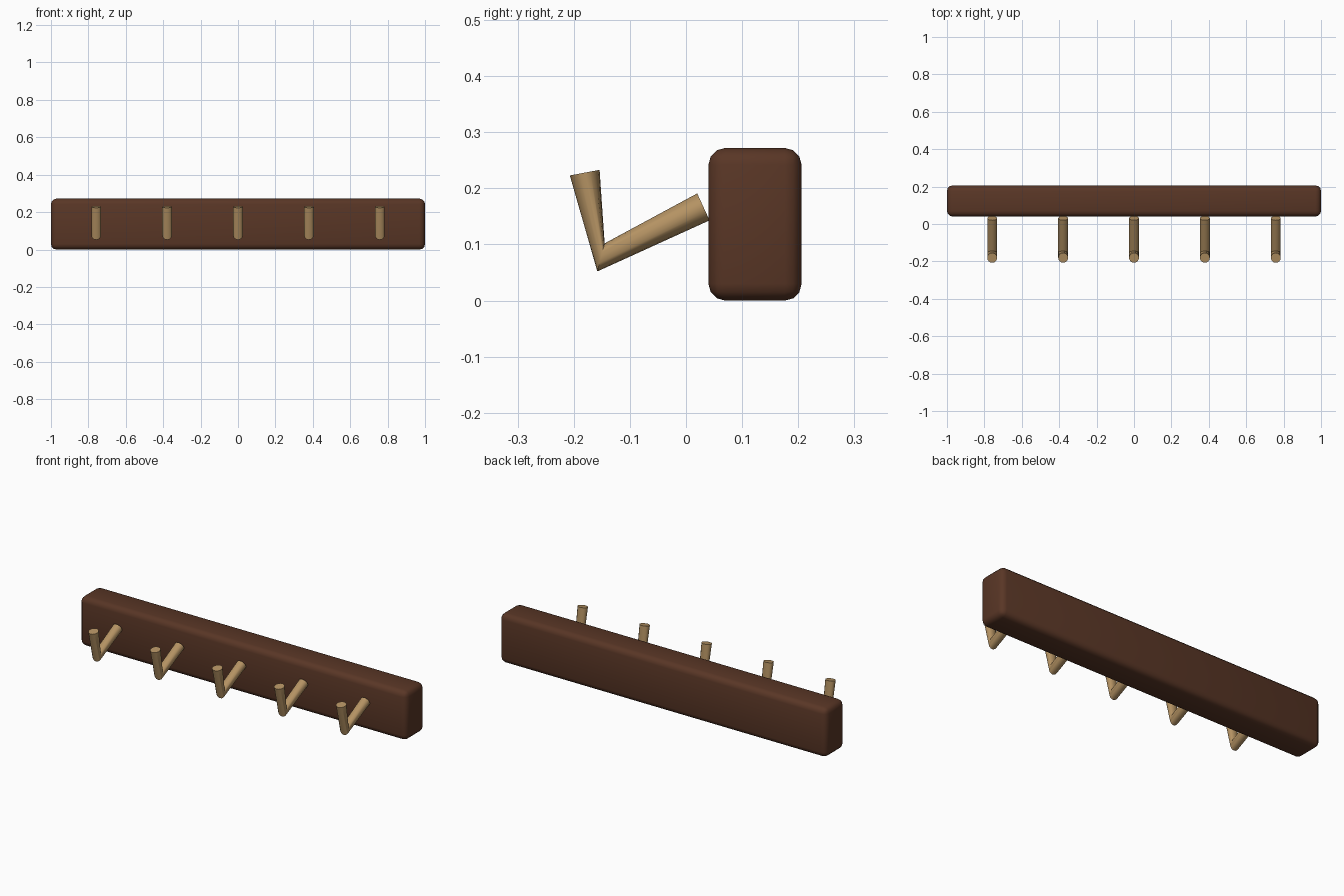
import bpy, bmesh, math
from mathutils import Vector

if "Cube" in bpy.data.objects:
    bpy.data.objects.remove(bpy.data.objects["Cube"])


def material(name, colour):
    m = bpy.data.materials.new(name)
    m.diffuse_color = (*colour, 1.0)
    m.use_nodes = True
    m.node_tree.nodes["Principled BSDF"].inputs["Base Color"].default_value = m.diffuse_color
    return m


dark_wood = material("dark_wood", (0.10, 0.037, 0.019))
light_wood = material("light_wood", (0.46, 0.29, 0.125))


def finish(bm, name, mat, angle):
    bmesh.ops.recalc_face_normals(bm, faces=bm.faces)
    mesh = bpy.data.meshes.new(name)
    bm.to_mesh(mesh)
    bm.free()
    mesh.materials.append(mat)
    obj = bpy.data.objects.new(name, mesh)
    bpy.context.collection.objects.link(obj)
    bpy.ops.object.select_all(action='DESELECT')
    obj.select_set(True)
    bpy.context.view_layer.objects.active = obj
    bpy.ops.object.shade_smooth_by_angle(angle=math.radians(angle))
    return obj


# Back board: rounded box
Y0, Y1, HEIGHT = 0.04, 0.206, 0.272
bm = bmesh.new()
bmesh.ops.create_cube(bm, size=1.0)
for v in bm.verts:
    v.co = Vector((v.co.x * 2.0,
                   (Y0 + Y1) / 2 + v.co.y * (Y1 - Y0),
                   (v.co.z + 0.5) * HEIGHT))
bmesh.ops.bevel(bm, geom=bm.edges[:], offset=0.03, segments=3,
                profile=0.5, affect='EDGES')
finish(bm, "back_board", dark_wood, 40)

# Bent peg: three rings, each given by its upper/inner and lower/outer (y, z) point
RADIUS, SIDES = 0.0265, 16
RINGS = [((0.020, 0.191), (0.042, 0.143)),
         ((-0.145, 0.102), (-0.158, 0.052)),
         ((-0.154, 0.233), (-0.207, 0.223))]


def peg(name, x):
    bm = bmesh.new()
    loops = []
    for a, b in RINGS:
        a, b = Vector((x, *a)), Vector((x, *b))
        mid, half = (a + b) / 2, (a - b) / 2
        loops.append([bm.verts.new(mid + half * math.cos(t) + Vector((RADIUS * math.sin(t), 0, 0)))
                      for t in (2 * math.pi * i / SIDES for i in range(SIDES))])
    for p, q in zip(loops, loops[1:]):
        for i in range(SIDES):
            j = (i + 1) % SIDES
            bm.faces.new((p[i], p[j], q[j], q[i]))
    bm.faces.new(loops[0])
    bm.faces.new(loops[-1])
    finish(bm, name, light_wood, 40)


for i in range(5):
    peg(f"peg_{i + 1}", (i - 2) * 0.379)
